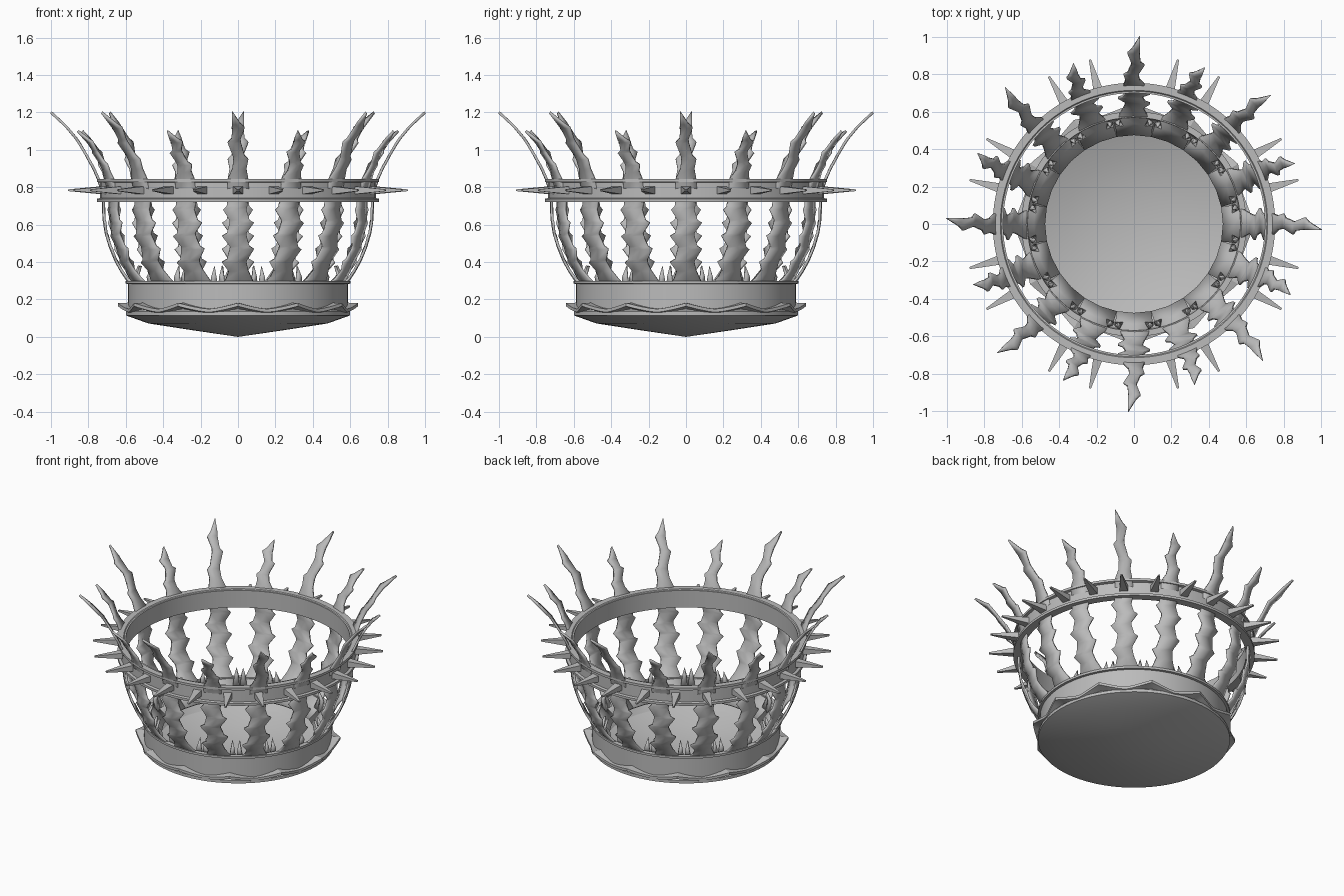
import bpy, bmesh
from math import sin, cos, pi, tau, radians
from mathutils import Matrix

cube = bpy.data.objects.get("Cube")
if cube:
    bpy.data.objects.remove(cube)

GREY = 0.5
metal = bpy.data.materials.new("plain_grey")
metal.use_nodes = True
metal.diffuse_color = (GREY, GREY, GREY, 1)
metal.node_tree.nodes["Principled BSDF"].inputs["Base Color"].default_value = (GREY, GREY, GREY, 1)


def finish(bm, name, angle=30):
    """Turn a bmesh into a mesh with smooth faces and sharp edges."""
    bmesh.ops.recalc_face_normals(bm, faces=bm.faces)
    mesh = bpy.data.meshes.new(name)
    bm.to_mesh(mesh)
    bm.free()
    mesh.materials.append(metal)
    mesh.shade_smooth()
    mesh.set_sharp_from_angle(angle=radians(angle))
    return mesh


def place(mesh, name, turn=0.0):
    ob = bpy.data.objects.new(name, mesh)
    ob.rotation_euler.z = turn
    bpy.context.collection.objects.link(ob)
    return ob


def sweep(name, section, steps):
    """Carry a closed (radius, height) section around the z axis."""
    bm = bmesh.new()
    rings = []
    for i in range(steps):
        a = tau * i / steps
        rings.append([bm.verts.new((r * cos(a), r * sin(a), z)) for r, z in section(a)])
    n = len(rings[0])
    for i in range(steps):
        p, q = rings[i], rings[(i + 1) % steps]
        for j in range(n):
            k = (j + 1) % n
            bm.faces.new((p[j], q[j], q[k], p[k]))
    bmesh.ops.remove_doubles(bm, verts=bm.verts, dist=0.0005)
    return place(finish(bm, name), name)


# Shallow bowl with an upright band and a lip
bowl = [(0, 0), (.24, .035), (.48, .072), (.6, .115), (.6, .135), (.587, .145),
        (.587, .283), (.602, .285), (.602, .3), (.57, .3), (.56, .2), (.5, .125),
        (.36, .075), (.18, .042), (0, .03)]
sweep("base_bowl", lambda a: bowl, 64)


# Scalloped trim with twelve outward points
def trim_section(a):
    u = abs((a * 12 / tau + .5) % 1 - .5) * 2
    p = (1 - u) ** 1.4
    c, r = .137 + .032 * p, .605 + .037 * p
    return [(.575, c + .014), (r, c + .012), (r, c - .005), (.575, c - .02)]


sweep("scalloped_trim", trim_section, 96)

# Upper hoop with two flanges
hoop = [(.7, .722), (.755, .722), (.755, .738), (.738, .742), (.738, .825),
        (.755, .829), (.755, .845), (.715, .845), (.71, .84), (.7, .84)]
sweep("upper_hoop", lambda a: hoop, 96)

# Square studs around the hoop
bm = bmesh.new()
for i in range(24):
    move = (Matrix.Rotation(tau * i / 24, 4, 'Z') @ Matrix.Translation((.82, 0, .784))
            @ Matrix.Rotation(pi / 2, 4, 'Y') @ Matrix.Diagonal((.8, 1, 1, 1))
            @ Matrix.Rotation(pi / 4, 4, 'Z'))
    bmesh.ops.create_cone(bm, cap_ends=True, segments=4, radius1=.038, radius2=.008,
                          depth=.18, matrix=move)
place(finish(bm, "hoop_studs"), "hoop_studs")

# Wavy thorned blade rows: height, radius, right edge, left edge
ROWS = [(.19, .48, -.095, .095), (.25, .54, -.1, .1), (.31, .595, -.065, .075),
        (.355, .625, -.05, .055), (.40, .65, -.085, .045), (.415, .657, -.06, .05),
        (.47, .68, -.045, .085), (.485, .685, -.043, .062), (.54, .702, -.085, .045),
        (.555, .706, -.06, .045), (.61, .715, -.045, .085), (.625, .717, -.045, .062),
        (.68, .72, -.08, .045), (.70, .72, -.06, .05), (.76, .72, -.055, .06),
        (.845, .748, -.055, .055), (.90, .772, -.03, .045), (.95, .8, -.025, .055),
        (.97, .81, -.028, .035), (1.04, .852, -.055, .015), (1.06, .865, -.035, .014),
        (1.12, .915, -.03, .035), (1.14, .935, -.033, .012), (1.2, 1, -.031, -.029)]


def blade_mesh(name, rise, reach):
    """Build one blade about the +x direction; the part above the hoop is scaled."""
    bm = bmesh.new()

    def vert(r, t, z):
        return bm.verts.new((r * cos(t / r), r * sin(t / r), z))

    last = None
    for z, r, right, left in ROWS:
        if z > .845:
            z, r = .845 + (z - .845) * rise, .748 + (r - .748) * reach
        row = [vert(r, t, z) for t in (right, (right + left) / 2, left)]
        if last:
            for k in range(2):
                bm.faces.new((last[k], last[k + 1], row[k + 1], row[k]))
        last = row
    # Small curled barbs either side of the foot
    for s in (-1, 1):
        a, b = vert(.535, s * .06, .25), vert(.54, s * .105, .25)
        c, d = vert(.56, s * .075, .32), vert(.55, s * .1, .32)
        tip = vert(.535, s * .083, .38)
        bm.faces.new((a, b, d, c))
        bm.faces.new((c, d, tip))
    return finish(bm, name, 40)


tall = blade_mesh("tall_blade", 1, 1)
short = blade_mesh("short_blade", .72, .66)
for i in range(16):
    mesh = short if i % 2 else tall
    blade = place(mesh, f"{mesh.name}_{i // 2 + 1}", tau * i / 16)
    solid = blade.modifiers.new("thickness", 'SOLIDIFY')
    solid.thickness = .014
    solid.offset = 0
